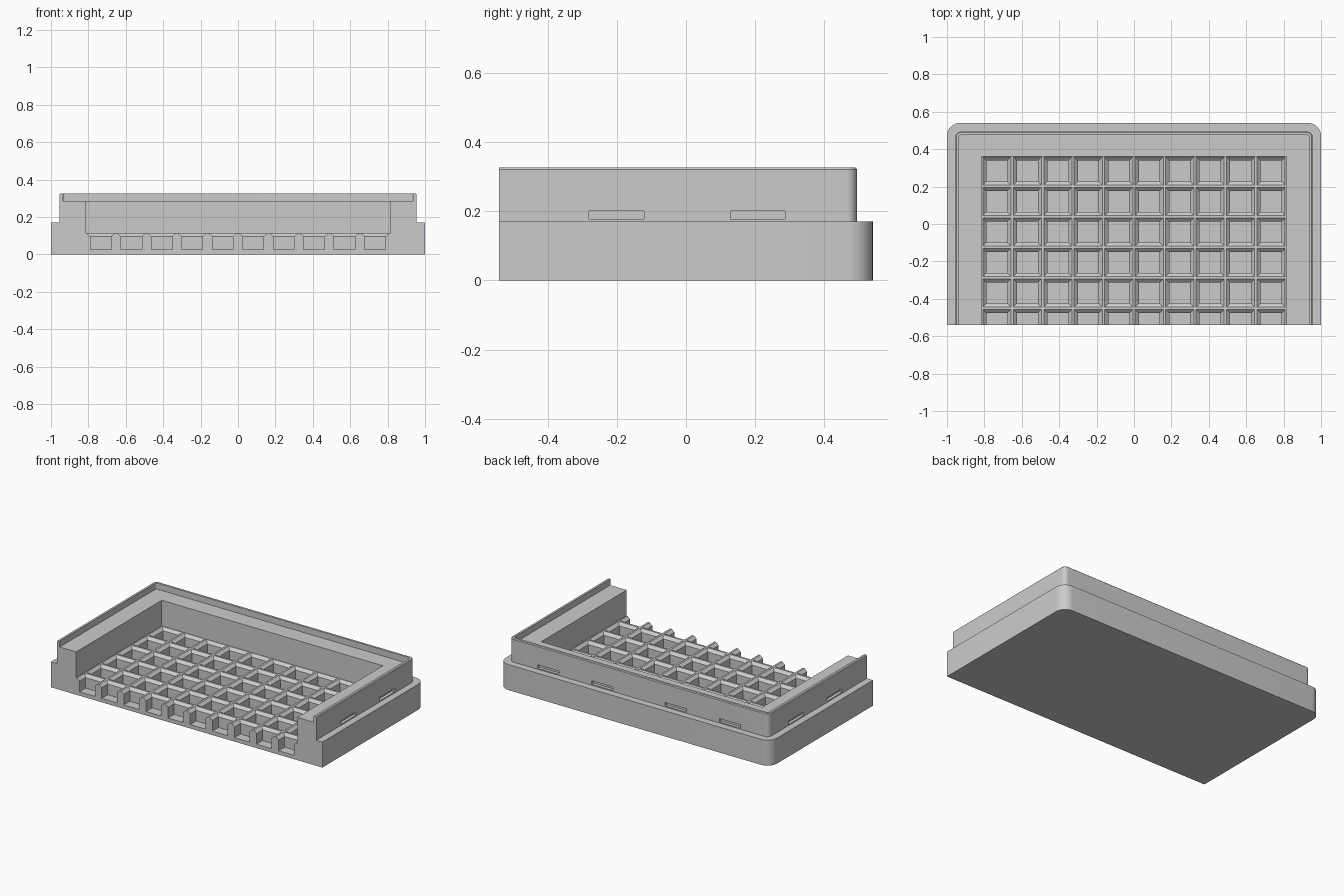
import bpy, bmesh, math

cube = bpy.data.objects.get("Cube")
if cube:
    bpy.data.objects.remove(cube, do_unlink=True)

FRONT = -0.54
PITCH = 0.163

grey = bpy.data.materials.new("light grey plastic")
grey.use_nodes = True
colour = (0.6, 0.6, 0.6, 1)
grey.diffuse_color = colour
grey.node_tree.nodes["Principled BSDF"].inputs["Base Color"].default_value = colour


def outline(half, back, radius, steps=10):
    """Plan of the tray: square front, back corners rounded."""
    pts = [(-half, FRONT - 0.1), (half, FRONT - 0.1)]
    if radius == 0:
        return pts + [(half, back), (-half, back)]
    for side in (0, 1):
        cx = (half - radius) * (1 - 2 * side)
        for i in range(steps + 1):
            a = math.pi / 2 * (side + i / steps)
            pts.append((cx + radius * math.cos(a), back - radius + radius * math.sin(a)))
    return pts


def loft(bm, layers):
    """Closed solid through stacked outlines given as (points, z)."""
    rings = [[bm.verts.new((x, y, z)) for x, y in pts] for pts, z in layers]
    n = len(rings[0])
    bm.faces.new(rings[0][::-1])
    bm.faces.new(rings[-1])
    for low, high in zip(rings, rings[1:]):
        for i in range(n):
            j = (i + 1) % n
            bm.faces.new((low[i], low[j], high[j], high[i]))


def box(x, y, hx, hy):
    return [(x - hx, y - hy), (x + hx, y - hy), (x + hx, y + hy), (x - hx, y + hy)]


def solid(name, *stacks):
    bm = bmesh.new()
    for layers in stacks:
        loft(bm, layers)
    mesh = bpy.data.meshes.new(name)
    bm.to_mesh(mesh)
    bm.free()
    mesh.materials.append(grey)
    obj = bpy.data.objects.new(name, mesh)
    bpy.context.collection.objects.link(obj)
    return obj


def combine(target, tool, operation="DIFFERENCE"):
    mod = target.modifiers.new(tool.name, "BOOLEAN")
    mod.operation, mod.solver, mod.object = operation, "EXACT", tool
    bpy.context.view_layer.objects.active = target
    bpy.ops.object.modifier_apply(modifier=mod.name)
    bpy.data.objects.remove(tool, do_unlink=True)


# Wide base and narrower upper rim with a softened top edge
base = outline(1.0, 0.54, 0.07)
tray = solid("tray", [(base, 0), (base, 0.17)])
rim = outline(0.955, 0.494, 0.03)
rim_top = outline(0.95, 0.489, 0.025)
combine(tray, solid("rim", [(rim, 0.1), (rim, 0.321), (rim_top, 0.326)]), "UNION")

# Main cavity, then the shallow lid recess that leaves a thin lip
cavity = outline(0.815, 0.361, 0)
combine(tray, solid("cavity", [(cavity, 0.114), (cavity, 0.4)]))
recess = outline(0.936, 0.475, 0.012)
combine(tray, solid("lid_recess", [(recess, 0.285), (recess, 0.4)]))

# Grid of square pockets with chamfered mouths
pockets = []
for col in range(10):
    for row in range(6):
        x, y = (col - 4.5) * PITCH, 0.2825 - row * PITCH
        well, mouth = box(x, y, 0.056, 0.056), box(x, y, 0.075, 0.075)
        pockets.append([(well, 0.026), (well, 0.097), (mouth, 0.114), (mouth, 0.13)])
combine(tray, solid("pockets", *pockets))

# Latch slots just above the ledge, on both sides and the back
slots = []
for s in (-1, 1):
    plans = [box(s * 0.965, y, 0.03, 0.079) for y in (-0.201, 0.207)]
    plans += [box(s * x, 0.504, 0.079, 0.03) for x in (0.27, 0.67)]
    slots += [[(p, 0.177), (p, 0.2)] for p in plans]
combine(tray, solid("latch_slots", *slots))

# Flat open front
front = box(0, FRONT - 0.5, 2, 0.5)
combine(tray, solid("front_cut", [(front, -1), (front, 1)]))

bpy.ops.object.select_all(action="DESELECT")
tray.select_set(True)
bpy.context.view_layer.objects.active = tray
bpy.ops.object.shade_smooth_by_angle(angle=math.radians(30))
